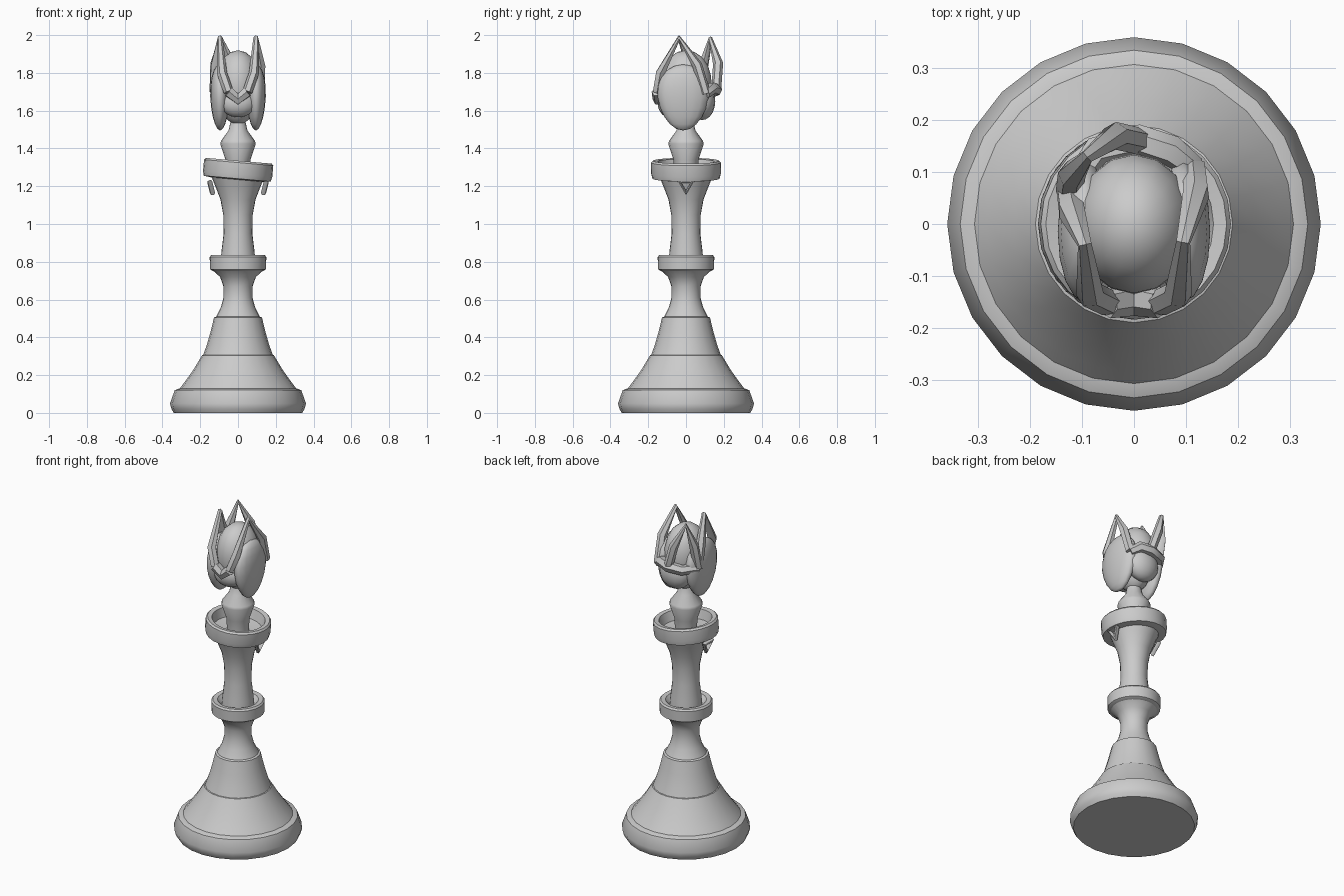
import bpy, math

if "Cube" in bpy.data.objects:
    bpy.data.objects.remove(bpy.data.objects["Cube"], do_unlink=True)

stone = bpy.data.materials.new("light_grey_stone")
stone.use_nodes = True
GREY = (0.6, 0.6, 0.6, 1)
stone.diffuse_color = GREY
stone.node_tree.nodes["Principled BSDF"].inputs["Base Color"].default_value = GREY


def finish(ob, angle=35):
    ob.data.materials.clear()
    ob.data.materials.append(stone)
    bpy.ops.object.select_all(action='DESELECT')
    ob.select_set(True)
    bpy.context.view_layer.objects.active = ob
    bpy.ops.object.shade_smooth_by_angle(angle=math.radians(angle))
    return ob


def lathe(name, profile, sides=24):
    """Revolve (radius, height) pairs around z and cap both ends."""
    verts, faces = [], []
    for r, z in profile:
        for i in range(sides):
            a = math.tau * i / sides
            verts.append((r * math.cos(a), r * math.sin(a), z))
    for k in range(len(profile) - 1):
        for i in range(sides):
            j = (i + 1) % sides
            b, t = k * sides, (k + 1) * sides
            faces.append((b + i, b + j, t + j, t + i))
    last = (len(profile) - 1) * sides
    faces.append(tuple(reversed(range(sides))))
    faces.append(tuple(range(last, last + sides)))
    me = bpy.data.meshes.new(name)
    me.from_pydata(verts, [], faces)
    ob = bpy.data.objects.new(name, me)
    bpy.context.collection.objects.link(ob)
    return finish(ob)


def strip(name, points, radii, closed=False):
    """Sweep a faceted bar along a path, thickness set per point."""
    cu = bpy.data.curves.new(name, 'CURVE')
    cu.dimensions = '3D'
    cu.bevel_depth = 1
    cu.bevel_resolution = 1
    cu.use_fill_caps = True
    sp = cu.splines.new('POLY')
    sp.points.add(len(points) - 1)
    sp.use_cyclic_u = closed
    for p, co, r in zip(sp.points, points, radii):
        p.co = (*co, 1)
        p.radius = r
    ob = bpy.data.objects.new(name, cu)
    bpy.context.collection.objects.link(ob)
    bpy.ops.object.select_all(action='DESELECT')
    ob.select_set(True)
    bpy.context.view_layer.objects.active = ob
    bpy.ops.object.convert(target='MESH')
    return finish(bpy.context.object, 50)


def ellipsoid(name, centre, size, taper=0.0):
    """Rounded body that narrows towards its lower end."""
    bpy.ops.mesh.primitive_uv_sphere_add(segments=16, ring_count=10)
    ob = bpy.context.object
    ob.name = ob.data.name = name
    for v in ob.data.vertices:
        k = 1 + taper * v.co.z
        v.co = (centre[0] + v.co.x * size[0] * k,
                centre[1] + v.co.y * size[1] * k,
                centre[2] + v.co.z * size[2])
    return finish(ob, 60)


# Stepped foot
lathe("base", [(.34, 0), (.352, .02), (.36, .05), (.335, .12), (.31, .13)])
lathe("lower_skirt", [(.315, .12), (.285, .16), (.235, .23), (.19, .305), (.17, .31)])
lathe("upper_skirt", [(.185, .305), (.165, .36), (.145, .43), (.127, .505), (.1, .515)], 20)

# Stem with its middle ring
lathe("lower_stem", [(.115, .51), (.09, .56), (.077, .61), (.077, .67), (.095, .72), (.14, .76)])
lathe("middle_ring", [(.13, .75), (.148, .76), (.15, .825), (.142, .835), (.115, .832), (.085, .8)])
lathe("upper_stem", [(.092, .79), (.088, .85), (.076, .95), (.078, 1.05), (.093, 1.13),
                     (.12, 1.2), (.14, 1.25)])

# Slightly tilted, hollow collar
collar = lathe("collar", [(.14, -.05), (.178, -.045), (.184, -.02), (.184, .04), (.175, .05),
                          (.15, .046), (.135, -.01), (.06, -.02)])
collar.location.z = 1.285
collar.rotation_euler.y = math.radians(5)

# Small triangular brackets under the collar
for side, label in ((1, "left"), (-1, "right")):
    strip(label + "_bracket",
          [(side * .15, -.035, 1.225), (side * .15, .035, 1.225), (side * .135, 0, 1.165)],
          [.014] * 3, True)

# Neck
lathe("neck", [(.062, 1.26), (.066, 1.34), (.094, 1.425), (.09, 1.44), (.05, 1.495), (.04, 1.54)], 16)

# Bud core and the two side petals
ellipsoid("bud_core", (0, 0, 1.72), (.115, .135, .2), .12)
for side, label in ((1, "left"), (-1, "right")):
    ellipsoid(label + "_petal", (side * .095, -.015, 1.67), (.052, .135, .175), .15)

# Crown of three pointed arches
THICK = [.026, .027, .014, .027, .026]
left_foot, right_foot = (.05, -.152, 1.7), (-.05, -.152, 1.7)
side_foot, back_foot, inner_foot = (-.125, .06, 1.7), (.01, .16, 1.71), (.115, .105, 1.69)
strip("left_arch", [left_foot, (.085, -.135, 1.8), (.095, -.035, 1.985),
                    (.12, .06, 1.84), inner_foot], THICK)
strip("right_arch", [right_foot, (-.085, -.135, 1.8), (-.095, -.04, 1.985),
                     (-.12, .025, 1.84), side_foot], THICK)
strip("back_arch", [side_foot, (-.12, .095, 1.85), (-.09, .13, 1.98),
                    (-.035, .17, 1.85), back_foot], THICK)
strip("front_band", [left_foot, (0, -.145, 1.66), right_foot], [.03, .032, .03])
strip("back_band", [side_foot, (-.07, .14, 1.7), back_foot, (.07, .14, 1.72), inner_foot],
      [.026, .03, .032, .032, .026])

# Blocks closing the bud below the crown
ellipsoid("front_block", (0, -.09, 1.64), (.095, .06, .075))
ellipsoid("back_block", (.01, .085, 1.65), (.1, .07, .1))
